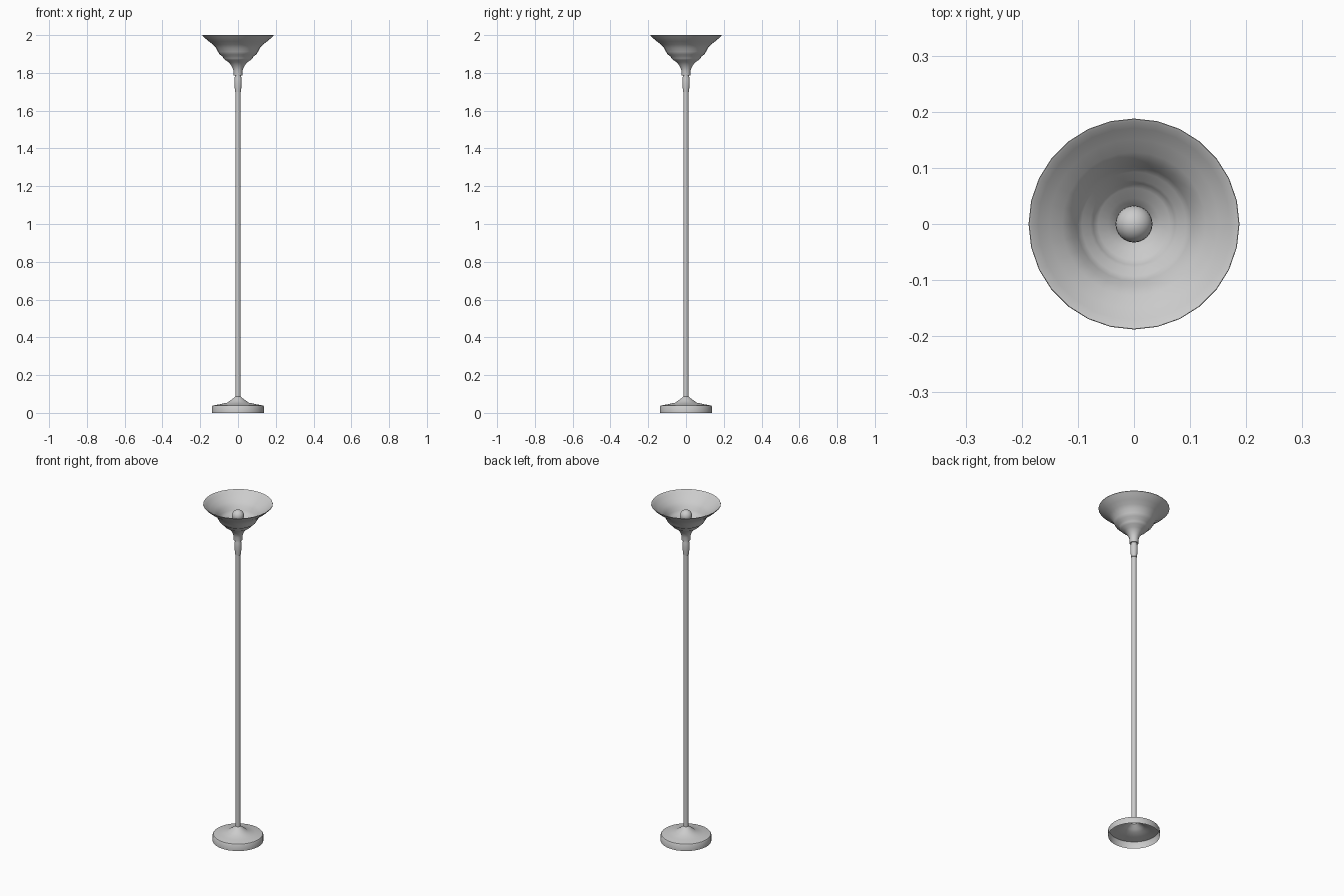
import bpy, math

if "Cube" in bpy.data.objects:
    bpy.data.objects.remove(bpy.data.objects["Cube"])

SEGMENTS = 28


def lathe(name, profile, segments=SEGMENTS, angle=40):
    """Revolve (radius, height) points, ordered bottom-outside upward, around z."""
    verts, faces, rings = [], [], []
    for r, z in profile:
        start = len(verts)
        if r == 0:
            verts.append((0, 0, z))
            rings.append([start] * segments)
        else:
            for i in range(segments):
                a = 2 * math.pi * i / segments
                verts.append((r * math.cos(a), r * math.sin(a), z))
            rings.append(list(range(start, start + segments)))
    for low, high in zip(rings, rings[1:]):
        for i in range(segments):
            j = (i + 1) % segments
            quad = [low[i], low[j], high[j], high[i]]
            faces.append(list(dict.fromkeys(quad)))
    mesh = bpy.data.meshes.new(name)
    mesh.from_pydata(verts, [], faces)
    obj = bpy.data.objects.new(name, mesh)
    bpy.context.collection.objects.link(obj)
    bpy.ops.object.select_all(action='DESELECT')
    obj.select_set(True)
    bpy.context.view_layer.objects.active = obj
    bpy.ops.object.shade_smooth_by_angle(angle=math.radians(angle))
    return obj


# Hollow weighted foot, open underneath
lathe("base", [(0.137, 0), (0.137, 0.033), (0.133, 0.039), (0.095, 0.046),
               (0.057, 0.054), (0.043, 0.064), (0.025, 0.077),
               (0.016, 0.085), (0.012, 0.087)])

# Long straight pole
lathe("pole", [(0.0135, 0.08), (0.0135, 1.70)])

# Turned collar below the shade
lathe("collar", [(0.012, 1.698), (0.015, 1.70), (0.018, 1.725), (0.0195, 1.75),
                 (0.0185, 1.77), (0.016, 1.785), (0.016, 1.80)])

# Flared bowl shade: outer skin, rim, then inner skin
outer = [(0.023, 1.785), (0.024, 1.81), (0.028, 1.825), (0.036, 1.84),
         (0.050, 1.857), (0.068, 1.868), (0.077, 1.877), (0.082, 1.888),
         (0.097, 1.897), (0.106, 1.912), (0.116, 1.932), (0.132, 1.95),
         (0.155, 1.967), (0.175, 1.984), (0.188, 1.997)]
inner = [(r - 0.004, z + 0.003) for r, z in reversed(outer[3:-1])]
lathe("shade", [(0, 1.785)] + outer + [(0.187, 2.0), (0.183, 1.998)]
      + inner + [(0, 1.843)])

# Bulb with a narrow neck
R, CZ = 0.033, 1.93
ball = [(R * math.cos(t), CZ + R * math.sin(t))
        for t in (math.radians(-60 + 15 * k) for k in range(10))]
lathe("bulb", [(0.014, 1.84), (0.014, 1.89)] + ball + [(0, CZ + R)], 24)
